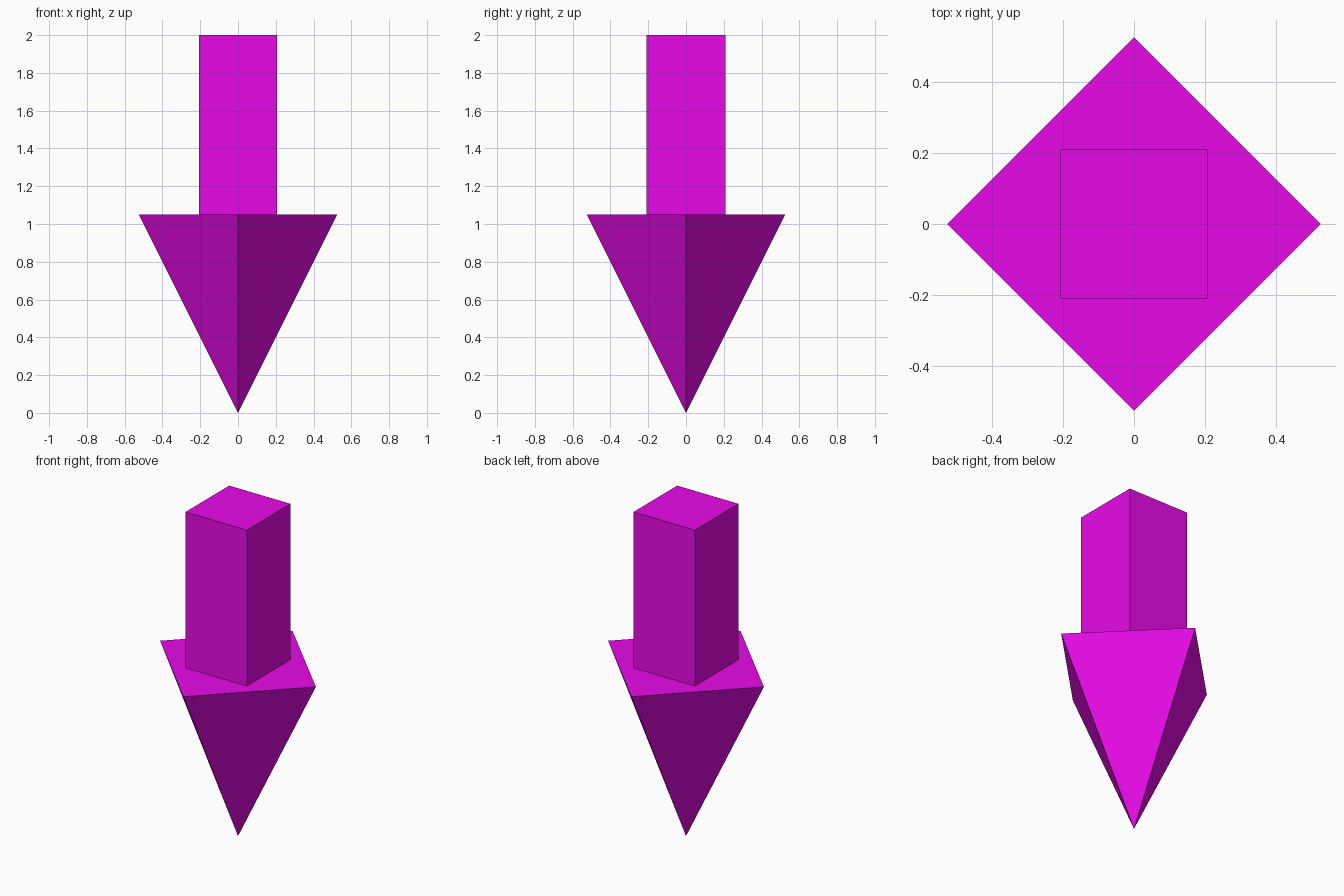
import bpy

if "Cube" in bpy.data.objects:
    bpy.data.objects.remove(bpy.data.objects["Cube"])

HEAD_RADIUS = 0.525
HEAD_HEIGHT = 1.05
TOTAL_HEIGHT = 2.0
SHAFT_X, SHAFT_Y = 0.413, 0.42

magenta = bpy.data.materials.new("magenta")
magenta.diffuse_color = (0.8, 0.003, 0.8, 1.0)
magenta.use_nodes = True
magenta.node_tree.nodes["Principled BSDF"].inputs["Base Color"].default_value = magenta.diffuse_color


def finish(name):
    obj = bpy.context.object
    obj.name = name
    obj.data.materials.append(magenta)
    return obj


# Arrow head: four-sided pyramid, tip on the ground, corners on the axes
bpy.ops.mesh.primitive_cone_add(vertices=4, radius1=0, radius2=HEAD_RADIUS,
                                depth=HEAD_HEIGHT, location=(0, 0, HEAD_HEIGHT / 2))
finish("arrow_head")

# Shaft: square column standing on the flat back of the head
shaft_height = TOTAL_HEIGHT - HEAD_HEIGHT
bpy.ops.mesh.primitive_cube_add(size=1, location=(0, 0, HEAD_HEIGHT + shaft_height / 2))
shaft = finish("arrow_shaft")
shaft.scale = (SHAFT_X, SHAFT_Y, shaft_height)
bpy.ops.object.transform_apply(location=False, rotation=False, scale=True)
